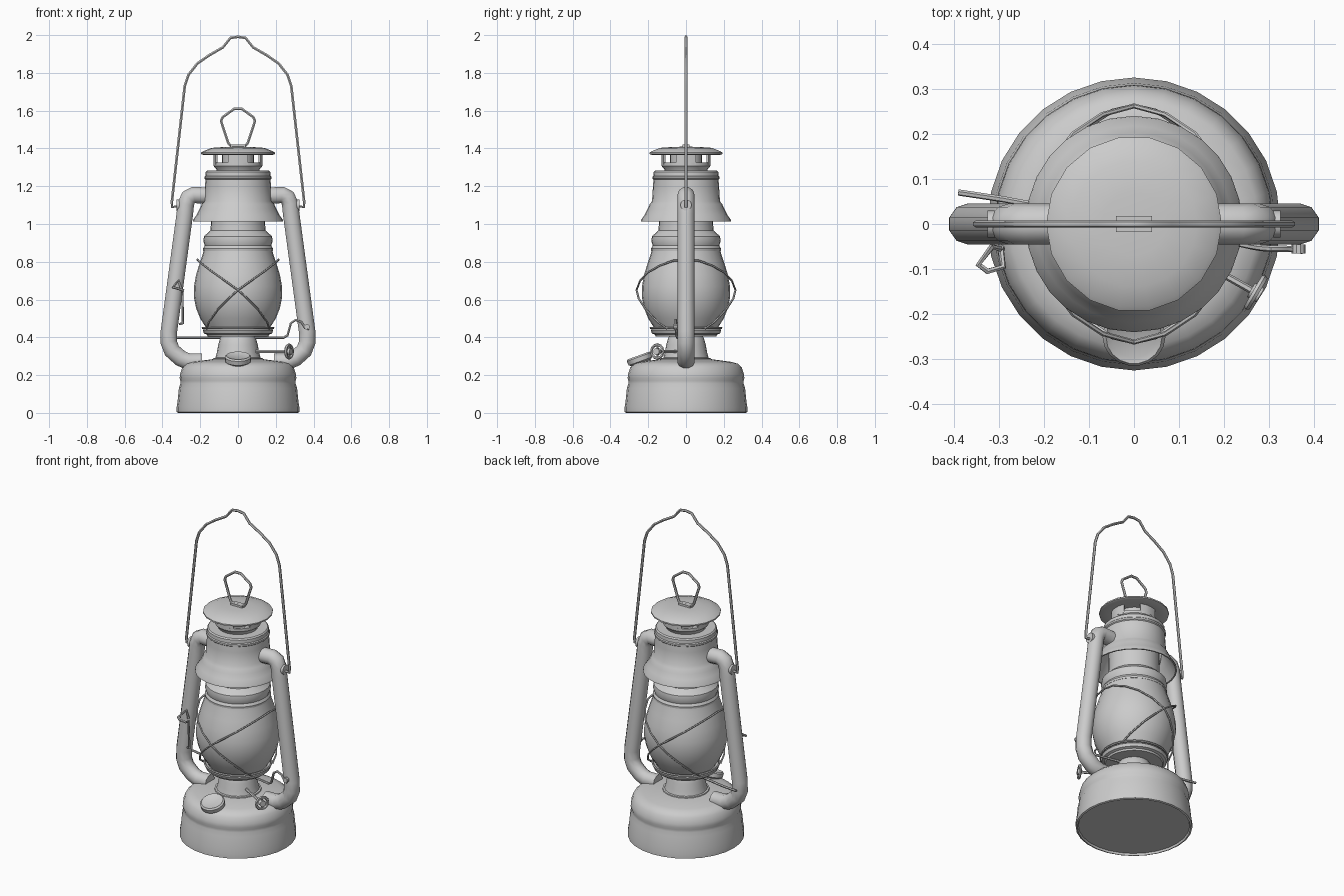
import bpy, bmesh
from math import sin, cos, pi, radians
from mathutils import Vector


def finish(name, bm, angle=35):
    bmesh.ops.recalc_face_normals(bm, faces=bm.faces)
    me = bpy.data.meshes.new(name)
    bm.to_mesh(me)
    bm.free()
    ob = bpy.data.objects.new(name, me)
    bpy.context.collection.objects.link(ob)
    smooth(ob, angle)
    return ob


def smooth(ob, angle=35):
    bpy.ops.object.select_all(action='DESELECT')
    ob.select_set(True)
    bpy.context.view_layer.objects.active = ob
    bpy.ops.object.shade_smooth_by_angle(angle=radians(angle))


def lathe(name, profile, n=28, angle=35):
    """Revolve (radius, z) points about z; radius 0 closes to a pole."""
    bm = bmesh.new()
    rings = []
    for r, z in profile:
        if r == 0:
            rings.append([bm.verts.new((0, 0, z))] * n)
        else:
            rings.append([bm.verts.new((r * cos(2 * pi * i / n), r * sin(2 * pi * i / n), z))
                          for i in range(n)])
    for a, b in zip(rings, rings[1:]):
        for i in range(n):
            j = (i + 1) % n
            bm.faces.new(list(dict.fromkeys((a[i], a[j], b[j], b[i]))))
    return finish(name, bm, angle)


def wire(name, pts, r=0.008, closed=False, res=1, kind='POLY'):
    """Round tube along a path, converted to a mesh."""
    cu = bpy.data.curves.new(name, 'CURVE')
    cu.dimensions = '3D'
    cu.bevel_depth, cu.bevel_resolution, cu.use_fill_caps = r, res, True
    sp = cu.splines.new(kind)
    sp.points.add(len(pts) - 1)
    for p, co in zip(sp.points, pts):
        p.co = (*co, 1)
    sp.use_cyclic_u = closed
    tmp = bpy.data.objects.new(name + "_path", cu)
    bpy.context.collection.objects.link(tmp)
    bpy.context.view_layer.update()
    me = bpy.data.meshes.new_from_object(tmp.evaluated_get(bpy.context.evaluated_depsgraph_get()))
    bpy.data.objects.remove(tmp)
    ob = bpy.data.objects.new(name, me)
    bpy.context.collection.objects.link(ob)
    smooth(ob, 50)
    return ob


def aim(ob, loc, axis):
    """Place an object and point its z axis along a direction."""
    ob.location = loc
    ob.rotation_mode = 'QUATERNION'
    ob.rotation_quaternion = Vector(axis).to_track_quat('Z', 'Y')


# Fuel tank
lathe("fuel_tank", [(0, 0.012), (0.31, 0.012), (0.315, 0), (0.325, 0.004), (0.325, 0.03), (0.32, 0.06),
                    (0.313, 0.13), (0.305, 0.155), (0.305, 0.17), (0.309, 0.185), (0.307, 0.205),
                    (0.295, 0.24), (0.275, 0.26), (0.24, 0.27), (0.13, 0.285), (0, 0.285)])

# Burner, globe seat and globe
lathe("burner", [(0.135, 0.275), (0.13, 0.29), (0.12, 0.292), (0.112, 0.32), (0.105, 0.36),
                 (0.095, 0.395), (0.085, 0.41), (0, 0.41)], 20)
lathe("globe_seat", [(0, 0.405), (0.16, 0.405), (0.165, 0.415), (0.18, 0.42), (0.187, 0.437),
                     (0.18, 0.445), (0.155, 0.445), (0, 0.445)])
lathe("globe", [(0.165, 0.44), (0.175, 0.46), (0.2, 0.50), (0.222, 0.555), (0.234, 0.615), (0.233, 0.67),
                (0.222, 0.73), (0.204, 0.79), (0.187, 0.84), (0.182, 0.86)])

# Globe collar and chimney
lathe("globe_collar", [(0.165, 0.855), (0.184, 0.858), (0.185, 0.87), (0.176, 0.885), (0.184, 0.91),
                       (0.18, 0.935), (0.163, 0.95), (0.147, 0.965), (0.143, 1.0), (0.14, 1.27)])

# Hood, open underneath
lathe("hood", [(0.232, 1.012), (0.24, 1.012), (0.238, 1.022), (0.218, 1.05), (0.203, 1.08), (0.192, 1.105),
               (0.18, 1.12), (0.175, 1.2), (0.172, 1.235), (0.178, 1.24), (0.178, 1.25), (0.173, 1.255),
               (0.172, 1.275), (0.165, 1.282), (0.11, 1.282), (0.11, 1.272), (0.16, 1.27), (0.17, 1.12),
               (0.195, 1.08), (0.232, 1.012)])

# Vent collar, core, posts and cap
lathe("vent_collar", [(0.11, 1.275), (0.115, 1.29), (0.13, 1.308), (0.13, 1.325), (0.12, 1.325), (0.085, 1.315)], 24)
lathe("vent_core", [(0.085, 1.28), (0.085, 1.375)], 20)
bm = bmesh.new()
for q in range(4):
    rows = []
    for k in range(4):
        a = q * pi / 2 + radians(-24 + 16 * k)
        rows.append([bm.verts.new((r * cos(a), r * sin(a), z))
                     for r, z in ((0.13, 1.315), (0.13, 1.378), (0.12, 1.378), (0.12, 1.315))])
    for a, b in zip(rows, rows[1:]):
        for i in range(4):
            bm.faces.new((a[i], a[(i + 1) % 4], b[(i + 1) % 4], b[i]))
    bm.faces.new(rows[0])
    bm.faces.new(rows[-1])
finish("vent_posts", bm)
lathe("cap", [(0, 1.368), (0.14, 1.368), (0.185, 1.366), (0.195, 1.37), (0.195, 1.378), (0.185, 1.385),
              (0.14, 1.403), (0.07, 1.408), (0, 1.41)], 18)

# Lifting ring on the cap with its bracket
bm = bmesh.new()
bmesh.ops.create_cube(bm, size=1)
bmesh.ops.scale(bm, vec=(0.08, 0.035, 0.018), verts=bm.verts)
bmesh.ops.translate(bm, vec=(0, 0, 1.412), verts=bm.verts)
finish("ring_bracket", bm)
half = [(0.02, 1.61), (0.082, 1.565), (0.09, 1.545), (0.052, 1.43), (0.04, 1.415)]
wire("lifting_ring", [(x, 0, z) for x, z in half] + [(-x, 0, z) for x, z in half[::-1]], 0.008, True)

# Bail handle
half = [(0.35, 1.09), (0.35, 1.12), (0.282, 1.73), (0.262, 1.79), (0.215, 1.85), (0.15, 1.895),
        (0.08, 1.935), (0.04, 1.985)]
half = [(0.31, 1.095)] + half
wire("bail_handle", [(-x, 0, z) for x, z in half] + [(0, 0, 1.991)] + [(x, 0, z) for x, z in half[::-1]], 0.008)

# Side air tubes
for s, side in ((-1, "left"), (1, "right")):
    path = [(0.16, 1.15), (0.235, 1.153), (0.262, 1.14), (0.276, 1.105), (0.282, 1.05), (0.366, 0.43),
            (0.367, 0.375), (0.35, 0.33), (0.305, 0.29), (0.265, 0.272), (0.19, 0.272)]
    wire(side + "_air_tube", [(s * x, 0, z) for x, z in path], 0.046, res=3)
    # Lug where the bail hooks in
    lug = lathe(side + "_bail_lug", [(0, -0.02), (0.03, -0.02), (0.03, 0.02), (0, 0.02)], 12)
    aim(lug, (s * 0.305, 0, 1.1), (s, 0, 0))

# Guard wires: crossed in front and back, joined over the sides
for s, side in ((-1, "first"), (1, "second")):
    arc = [(-0.165, -0.10, 0.445), (-0.155, -0.15, 0.48), (-0.105, -0.215, 0.55), (-0.05, -0.25, 0.605),
           (0, -0.262, 0.65), (0.07, -0.243, 0.70), (0.135, -0.20, 0.745), (0.18, -0.14, 0.78),
           (0.21, -0.07, 0.805), (0.215, 0, 0.812)]
    loop = arc + [(x, -y, z) for x, y, z in arc[-2::-1]]
    wire(side + "_guard_wire", [(s * x, y, z) for x, y, z in loop], 0.0055)
ring = [(0.187 * cos(i * pi / 14), 0.187 * sin(i * pi / 14), 0.45) for i in range(28)]
wire("guard_base_ring", ring, 0.006, True)

# Globe lifting crank
wire("globe_crank", [(0.375, -0.06, 0.445), (0.355, -0.056, 0.45), (0.335, -0.055, 0.48), (0.305, -0.055, 0.492),
                     (0.28, -0.053, 0.475), (0.262, -0.05, 0.41), (0.24, -0.045, 0.397),
                     (-0.29, 0.055, 0.397), (-0.39, 0.07, 0.40)], 0.007)
stop = lathe("crank_stop", [(0, -0.01), (0.015, -0.01), (0.015, 0.01), (0, 0.01)], 10)
aim(stop, (0.365, -0.055, 0.455), (0, 1, 0))

# Latch handle on the left tube
wire("latch_handle", [(-0.31, -0.045, 0.47), (-0.292, -0.055, 0.475), (-0.295, -0.06, 0.64), (-0.29, -0.095, 0.65),
                      (-0.325, -0.105, 0.66), (-0.345, -0.09, 0.665), (-0.315, -0.05, 0.70),
                      (-0.298, -0.055, 0.655)], 0.007)

# Wick knob on its shaft
d = Vector((0.86, -0.5, 0))
wire("wick_shaft", [(0.07, -0.04, 0.325), (0.275, -0.155, 0.325)], 0.008)
knob = wire("wick_knob", [(0.036 * cos(i * pi / 6), 0.036 * sin(i * pi / 6), 0) for i in range(12)], 0.008, True)
aim(knob, (0.27, -0.152, 0.325), d)
hub = lathe("wick_knob_hub", [(0, -0.012), (0.018, -0.012), (0.018, 0.012), (0, 0.012)], 12)
aim(hub, (0.27, -0.152, 0.325), d)
wire("wick_knob_spoke", [(0.27, -0.152, 0.29), (0.27, -0.152, 0.36)], 0.006)

# Fuel filler neck and cap
filler = lathe("fuel_cap", [(0, -0.07), (0.05, -0.07), (0.055, -0.02), (0.068, -0.012), (0.07, 0.012),
                            (0.062, 0.02), (0.05, 0.014), (0, 0.014)], 18)
aim(filler, (0, -0.245, 0.285), (0, -0.34, 0.94))
